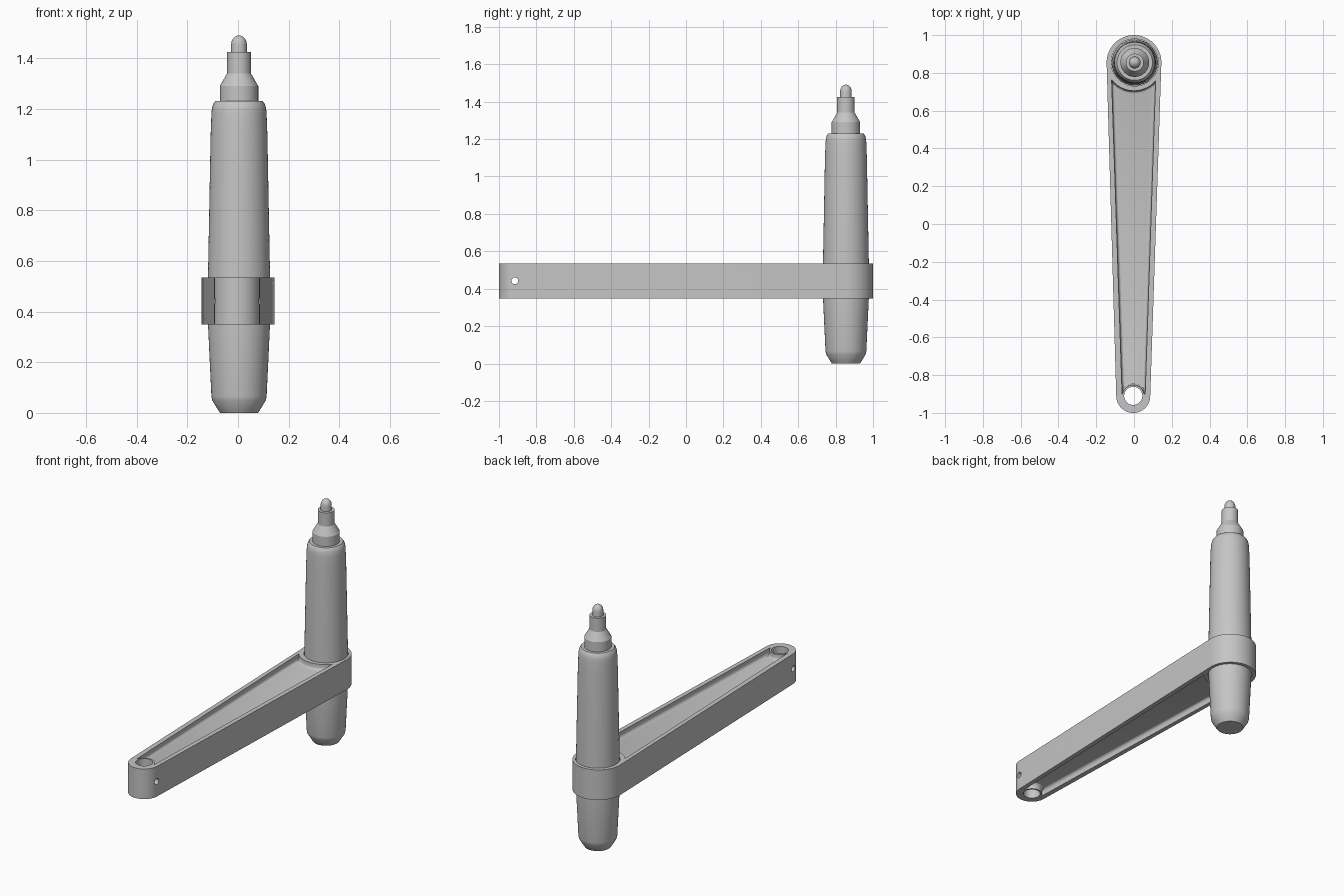
import bpy, bmesh
from math import sin, cos, pi, radians
from mathutils import Matrix, Vector

if "Cube" in bpy.data.objects:
    bpy.data.objects.remove(bpy.data.objects["Cube"])

grey = bpy.data.materials.new("plain grey")
grey.use_nodes = True
colour = (0.56, 0.56, 0.56, 1)
grey.diffuse_color = colour
grey.node_tree.nodes["Principled BSDF"].inputs["Base Color"].default_value = colour

BIG = (0, 0.855)           # pen socket centre
SMALL = (-0.004, -0.91)    # pivot centre
PEN = (0.004, 0.855)
Z0, Z1 = 0.349, 0.535      # arm bottom and top
MID = (Z0 + Z1) / 2
WEB = 0.056                # half thickness of the web


def finish(name, bm):
    bmesh.ops.recalc_face_normals(bm, faces=bm.faces)
    mesh = bpy.data.meshes.new(name)
    bm.to_mesh(mesh)
    bm.free()
    mesh.materials.append(grey)
    ob = bpy.data.objects.new(name, mesh)
    bpy.context.collection.objects.link(ob)
    return ob


def lathe(name, profile, centre, segs=64):
    """Closed solid of revolution from (radius, z) pairs."""
    bm = bmesh.new()
    rings = []
    for r, z in profile:
        rings.append([bm.verts.new((centre[0] + r * cos(2 * pi * i / segs),
                                    centre[1] + r * sin(2 * pi * i / segs), z))
                      for i in range(segs)])
    for a, b in zip(rings, rings[1:]):
        for i in range(segs):
            j = (i + 1) % segs
            bm.faces.new((a[i], a[j], b[j], b[i]))
    bm.faces.new(rings[0])
    bm.faces.new(rings[-1])
    return finish(name, bm)


def boolean(ob, cutter):
    mod = ob.modifiers.new("cut", 'BOOLEAN')
    mod.operation = 'DIFFERENCE'
    mod.solver = 'EXACT'
    mod.object = cutter
    bpy.context.view_layer.objects.active = ob
    bpy.ops.object.modifier_apply(modifier=mod.name)
    bpy.data.objects.remove(cutter)


def smooth(ob, angle=30):
    bpy.ops.object.select_all(action='DESELECT')
    ob.select_set(True)
    bpy.context.view_layer.objects.active = ob
    bpy.ops.object.shade_smooth_by_angle(angle=radians(angle))


def boss(name, centre, r):
    """Boss with a small fillet where it meets the web."""
    f = 0.018
    half = [(r + f * (1 - sin(t)), WEB + f * (1 - cos(t)))
            for t in (0, pi / 6, pi / 3, pi / 2)] + [(r, 0.3)]
    prof = [(a, MID - h) for a, h in reversed(half)] + [(a, MID + h) for a, h in half]
    return lathe(name, prof, centre)


# Arm body: hull around two round ends
bm = bmesh.new()
for (cx, cy), r in ((BIG, 0.145), (SMALL, 0.09)):
    for z in (Z0, Z1):
        for i in range(64):
            a = 2 * pi * i / 64
            bm.verts.new((cx + r * cos(a), cy + r * sin(a), z))
bmesh.ops.convex_hull(bm, input=bm.verts)
bmesh.ops.dissolve_limit(bm, angle_limit=radians(0.5), verts=bm.verts, edges=bm.edges)
arm = finish("arm", bm)

# Tapered pockets above and below the web, with filleted floors
bm = bmesh.new()
for s in (-1, 1):
    corners = [(-0.061, -0.9), (0.061, -0.9), (0.117, 0.78), (-0.117, 0.78)]
    low = [bm.verts.new((x - 0.002, y, MID + s * WEB)) for x, y in corners]
    high = [bm.verts.new((x - 0.002, y, MID + s * 0.2)) for x, y in corners]
    floor = bm.faces.new(low)
    bm.faces.new(high)
    for i in range(4):
        j = (i + 1) % 4
        bm.faces.new((low[i], low[j], high[j], high[i]))
    bmesh.ops.bevel(bm, geom=list(floor.edges), offset=0.018, segments=4,
                    profile=0.5, affect='EDGES')
pockets = finish("pocket_cutter", bm)
boolean(pockets, boss("socket_boss", BIG, 0.15))
boolean(pockets, boss("pivot_boss", SMALL, 0.058))
boolean(arm, pockets)

# Pen socket, pivot hole and cross pin hole
boolean(arm, lathe("socket_hole", [(0.1245, 0.2), (0.1245, 0.7)], PEN))
boolean(arm, lathe("pivot_hole", [(0.048, 0.2), (0.048, 0.7)], SMALL))
pin = lathe("pin_hole", [(0.018, -0.3), (0.018, 0.3)], (0, 0), 32)
pin.data.transform(Matrix.Translation(Vector((0, -0.915, MID)))
                   @ Matrix.Rotation(pi / 2, 4, 'Y'))
boolean(arm, pin)
smooth(arm)

# Marker pen: barrel, shoulder and collar
barrel = [(0.075, 0), (0.083, 0.012), (0.106, 0.05), (0.109, 0.065), (0.1225, 0.35),
          (0.1225, 0.54), (0.112, 1.1), (0.109, 1.18), (0.107, 1.203), (0.102, 1.22),
          (0.094, 1.231), (0.076, 1.231), (0.076, 1.291), (0.047, 1.341), (0.047, 1.425)]
smooth(lathe("pen_barrel", barrel, PEN), 25)

# Rounded nib
nib = [(0.031, 1.4), (0.031, 1.455)]
nib += [(0.031 * cos(t * pi / 12), 1.455 + 0.036 * sin(t * pi / 12)) for t in range(1, 6)]
nib.append((0.002, 1.491))
smooth(lathe("pen_nib", nib, PEN, 32), 40)
